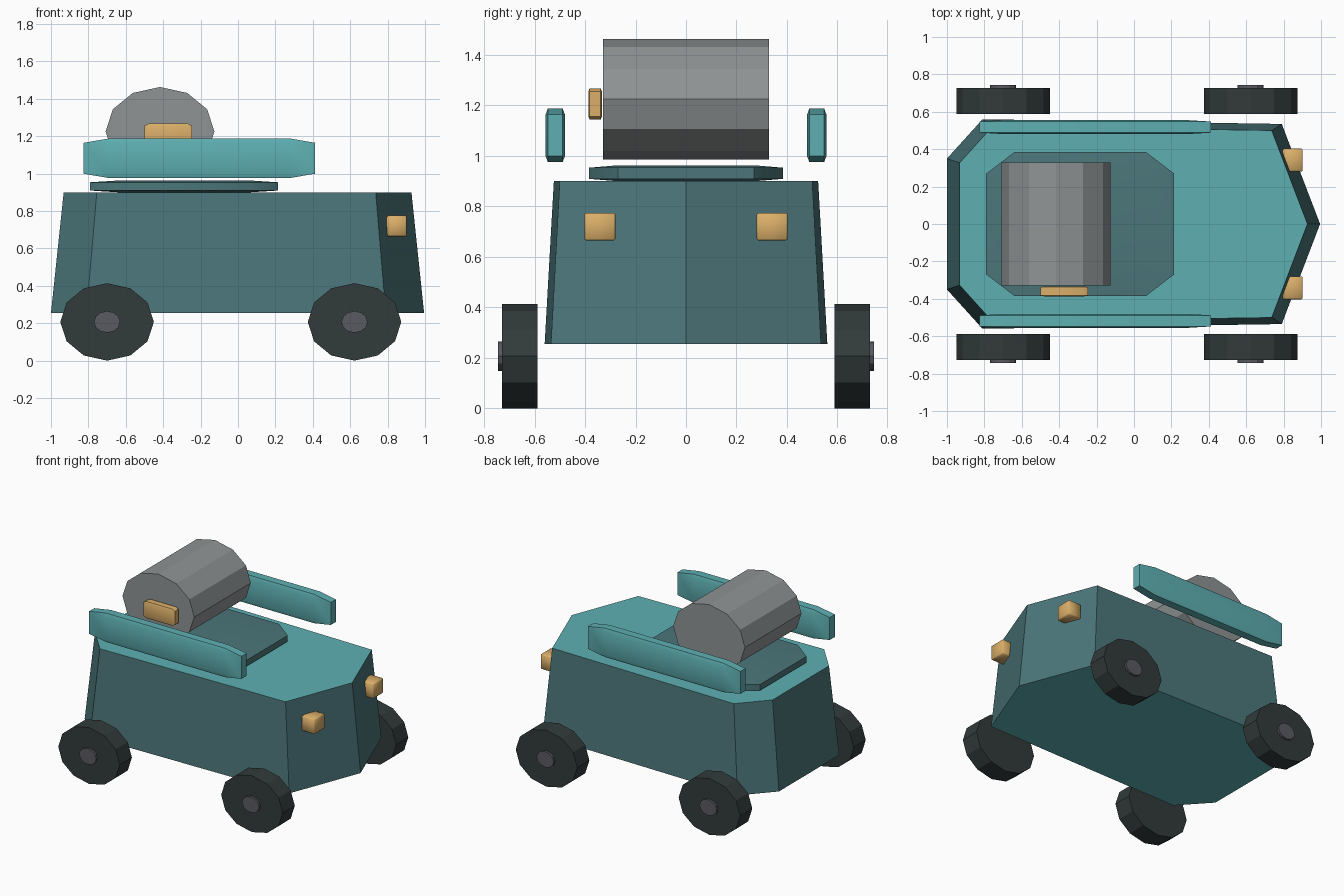
import bpy, bmesh, math
from mathutils import Matrix, Vector

if "Cube" in bpy.data.objects:
    bpy.data.objects.remove(bpy.data.objects["Cube"])


def material(name, rgb):
    m = bpy.data.materials.new(name)
    m.diffuse_color = (*rgb, 1)
    m.use_nodes = True
    m.node_tree.nodes["Principled BSDF"].inputs["Base Color"].default_value = m.diffuse_color
    return m


TEAL = material("light_teal", (0.113, 0.434, 0.448))
DARK_TEAL = material("dark_teal", (0.072, 0.183, 0.197))
GOLD = material("lamp_gold", (0.71, 0.43, 0.143))
GREY = material("drum_grey", (0.275, 0.295, 0.30))
RUBBER = material("tyre_rubber", (0.032, 0.043, 0.043))
HUB = material("hub_grey", (0.10, 0.10, 0.122))


def finish(name, bm, *mats):
    bmesh.ops.recalc_face_normals(bm, faces=bm.faces)
    mesh = bpy.data.meshes.new(name)
    bm.to_mesh(mesh)
    bm.free()
    for m in mats:
        mesh.materials.append(m)
    ob = bpy.data.objects.new(name, mesh)
    bpy.context.collection.objects.link(ob)
    return ob


def box(name, lo, hi, mat, bevel):
    """Unit cube bevelled, then stretched, so the chamfers follow its proportions."""
    bm = bmesh.new()
    bmesh.ops.create_cube(bm, size=1)
    bmesh.ops.bevel(bm, geom=bm.edges[:], offset=bevel, segments=1, affect='EDGES')
    lo, hi = Vector(lo), Vector(hi)
    bmesh.ops.scale(bm, vec=hi - lo, verts=bm.verts)
    bmesh.ops.translate(bm, vec=(lo + hi) / 2, verts=bm.verts)
    ob = finish(name, bm, mat)
    bpy.ops.object.select_all(action='DESELECT')
    ob.select_set(True)
    bpy.context.view_layer.objects.active = ob
    bpy.ops.object.shade_smooth_by_angle(angle=math.radians(50))
    return ob


def drum(name, x, z, rx, rz, y0, y1, mat):
    """Twelve-sided oval cylinder lying along y."""
    bm = bmesh.new()
    bmesh.ops.create_cone(bm, cap_ends=True, segments=12, radius1=1, radius2=1, depth=1,
                          matrix=Matrix.Rotation(math.pi / 2, 4, 'X'))
    bmesh.ops.scale(bm, vec=(rx, abs(y1 - y0), rz), verts=bm.verts)
    bmesh.ops.translate(bm, vec=(x, (y0 + y1) / 2, z), verts=bm.verts)
    return finish(name, bm, mat)


# Tapered hull with a pointed nose; top and underside lighter than the walls
outline = [(-1, -0.35), (-0.81, -0.56), (0.79, -0.535), (0.995, 0),
           (0.79, 0.535), (-0.81, 0.56), (-1, 0.35)]
bm = bmesh.new()
bottom = [bm.verts.new((x, y, 0.255)) for x, y in outline]
top = [bm.verts.new((x * 0.932, y * 0.935, 0.90)) for x, y in outline]
bm.faces.new(bottom)
bm.faces.new(top)
for i in range(len(outline)):
    j = (i + 1) % len(outline)
    bm.faces.new((bottom[i], bottom[j], top[j], top[i]))
for f in bm.faces:
    f.material_index = 0 if len(f.verts) > 4 else 1
finish("hull", bm, TEAL, DARK_TEAL)

# Deck plate and the drum above it
box("deck_plate", (-0.79, -0.385, 0.90), (0.215, 0.385, 0.963), DARK_TEAL, 0.15)
drum("roof_drum", -0.417, 1.225, 0.291, 0.238, -0.328, 0.328, GREY)
box("drum_lamp", (-0.50, -0.387, 1.145), (-0.245, -0.333, 1.267), GOLD, 0.09)

# Paired parts: side rails, headlights, wheels with outer hubs
for s, side in ((-1, "near"), (1, "far")):
    ya, yb = sorted((s * 0.48, s * 0.556))
    box(f"{side}_rail", (-0.825, ya, 0.976), (0.412, yb, 1.188), TEAL, 0.11)
    ya, yb = sorted((s * 0.28, s * 0.403))
    box(f"{side}_headlight", (0.795, ya, 0.665), (0.902, yb, 0.775), GOLD, 0.06)
    for x, end in ((-0.70, "rear"), (0.623, "front")):
        drum(f"{side}_{end}_wheel", x, 0.207, 0.25, 0.207, s * 0.588, s * 0.728, RUBBER)
        drum(f"{side}_{end}_hub", x, 0.207, 0.07, 0.058, s * 0.70, s * 0.744, HUB)
